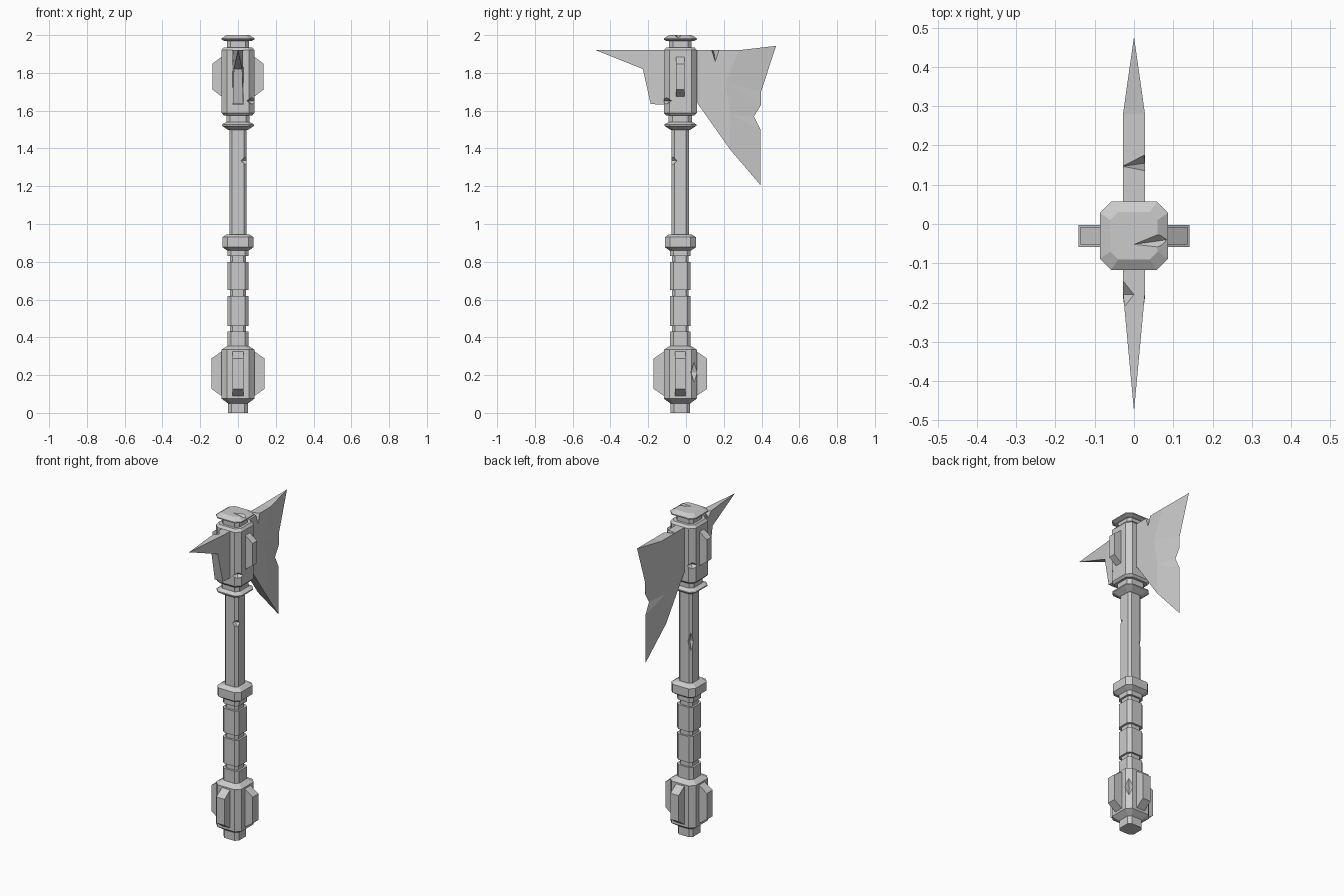
import bpy, bmesh, math
from mathutils import Matrix, Vector

cube = bpy.data.objects.get("Cube")
if cube:
    bpy.data.objects.remove(cube, do_unlink=True)

AXIS_Y = -0.03  # the handle stands slightly in front of the origin

grey = bpy.data.materials.new("plain grey")
grey.use_nodes = True
grey.diffuse_color = (0.6, 0.6, 0.6, 1)
grey.node_tree.nodes["Principled BSDF"].inputs["Base Color"].default_value = (0.6, 0.6, 0.6, 1)


def finish(name, bm):
    bmesh.ops.recalc_face_normals(bm, faces=bm.faces)
    mesh = bpy.data.meshes.new(name)
    bm.to_mesh(mesh)
    bm.free()
    mesh.materials.append(grey)
    obj = bpy.data.objects.new(name, mesh)
    bpy.context.collection.objects.link(obj)
    return obj


def column(name, profile, chamfer=0.3):
    """Stack of square sections with cut corners; profile is (half width, z)."""
    bm = bmesh.new()
    rings = []
    for w, z in profile:
        c = w * (1 - chamfer * 1.1)
        corners = [(w, -c), (w, c), (c, w), (-c, w), (-w, c), (-w, -c), (-c, -w), (c, -w)]
        rings.append([bm.verts.new((x, y + AXIS_Y, z)) for x, y in corners])
    for a, b in zip(rings, rings[1:]):
        for i in range(8):
            j = (i + 1) % 8
            bm.faces.new((a[i], a[j], b[j], b[i]))
    bm.faces.new(rings[0])
    bm.faces.new(rings[-1])
    return finish(name, bm)


def fin(name, half, inner, outer, z0, z1, bevel, angle):
    """Raised rib with slanted ends, turned about the handle."""
    bm = bmesh.new()
    outline = [(inner, z0), (outer, z0 + bevel), (outer, z1 - bevel), (inner, z1)]
    a, b = ([bm.verts.new((r, s, z)) for r, z in outline] for s in (-half, half))
    bm.faces.new(a)
    bm.faces.new(b)
    for i in range(4):
        j = (i + 1) % 4
        bm.faces.new((a[i], a[j], b[j], b[i]))
    turn = Matrix.Translation((0, AXIS_Y, 0)) @ Matrix.Rotation(math.radians(angle), 4, "Z")
    bmesh.ops.transform(bm, matrix=turn, verts=bm.verts)
    return finish(name, bm)


def wedge(name, points, faces):
    """Mirrored plate: points are (half thickness, y, z); zero thickness is an edge."""
    bm = bmesh.new()
    right = [bm.verts.new(p) for p in points]
    left = [v if v.co.x == 0 else bm.verts.new((-v.co.x, v.co.y, v.co.z)) for v in right]
    for face in faces:
        bm.faces.new([right[i] for i in face])
        bm.faces.new([left[i] for i in reversed(face)])
    # bridge the open rim between the two sides
    for e in [e for e in bm.edges if e.is_boundary and e.verts[0] in right and e.verts[1] in right]:
        i, j = (right.index(v) for v in e.verts)
        loop = list(dict.fromkeys((right[i], right[j], left[j], left[i])))
        if len(loop) > 2:
            bm.faces.new(loop)
    return finish(name, bm)


def chip(obj, centre, size, angle=0):
    """Cut a diamond shaped battle nick out of a part."""
    bm = bmesh.new()
    tips = [Vector(v) for v in ((1, 0, 0), (0, 1, 0), (-1, 0, 0), (0, -1, 0))]
    ring = [bm.verts.new(t) for t in tips]
    for pole in (bm.verts.new((0, 0, 1)), bm.verts.new((0, 0, -1))):
        for i in range(4):
            bm.faces.new((ring[i], ring[(i + 1) % 4], pole))
    place = (Matrix.Translation(centre) @ Matrix.Rotation(math.radians(angle), 4, "Z")
             @ Matrix.Diagonal((*size, 1)))
    bmesh.ops.transform(bm, matrix=place, verts=bm.verts)
    cutter = finish("nick_cutter", bm)
    cutter.hide_render = True
    mod = obj.modifiers.new("nick", "BOOLEAN")
    mod.operation, mod.solver, mod.object = "DIFFERENCE", "EXACT", cutter
    bpy.context.view_layer.update()
    graph = bpy.context.evaluated_depsgraph_get()
    mesh = bpy.data.meshes.new_from_object(obj.evaluated_get(graph))
    obj.modifiers.clear()
    obj.data = mesh
    bpy.data.objects.remove(cutter, do_unlink=True)


# Pommel, wrapped grip and ring
pommel = column("pommel", [(.052, 0), (.052, .05), (.087, .075), (.087, .335), (.055, .355)])
grip = [(.055, .35), (.055, .43)]
for low, high in ((.46, .62), (.65, .80), (.83, .87)):
    grip += [(.043, grip[-1][1]), (.043, low), (.055, low), (.055, high)]
column("grip", grip)
column("grip_ring", [(.05, .855), (.082, .877), (.082, .93), (.06, .945)])

# Shaft, collar, head block and cap
shaft = column("shaft", [(.046, .9), (.046, 1.55)])
column("collar", [(.05, 1.497), (.085, 1.52), (.085, 1.527), (.062, 1.54), (.062, 1.6)])
head = column("head_block", [(.075, 1.575), (.087, 1.588), (.087, 1.92), (.075, 1.935)])
column("cap_neck", [(.059, 1.9), (.059, 1.98)])
cap = column("cap", [(.07, 1.968), (.087, 1.976), (.087, 1.983), (.06, 2.0)])

# Ribs around the pommel and on both sides of the head
for side, angle in (("left", 0), ("back", 90), ("right", 180), ("front", 270)):
    fin("pommel_rib_" + side, .028, .08, .141, .085, .33, .042, angle)
for side, angle in (("left", 0), ("right", 180)):
    fin("head_rib_" + side, .022, .08, .136, 1.67, 1.89, .042, angle)

# Blade: flat cheek, then a bevel running out to the cutting edge
T = .028
blade = wedge("blade", [
    (T, .03, 1.92), (T, .28, 1.92), (T, .21, 1.75), (T, .235, 1.58), (T, .233, 1.395),
    (T, .06, 1.64), (T, .03, 1.64),
    (0, .477, 1.943), (0, .397, 1.70), (0, .397, 1.63), (0, .36, 1.57),
    (0, .395, 1.50), (0, .395, 1.205)],
    [(0, 1, 2, 3, 4, 5, 6), (1, 7, 8, 2), (2, 8, 9), (2, 9, 10, 3), (3, 10, 11), (3, 11, 12, 4)])

# Spike on the front
spike = wedge("spike", [
    (T, -.08, 1.92), (T, -.175, 1.92), (0, -.477, 1.92), (.022, -.228, 1.82),
    (T, -.187, 1.635), (T, -.08, 1.63)],
    [(0, 1, 3, 4, 5), (1, 2, 3)])

# Battle nicks
chip(shaft, (.04, AXIS_Y - .04, 1.335), (.035, .03, .022), 45)
chip(shaft, (-.04, AXIS_Y + .04, 1.2), (.02, .025, .06), 45)
chip(head, (.078, AXIS_Y - .078, 1.652), (.05, .035, .022), 45)
chip(head, (-.078, AXIS_Y + .078, 1.69), (.045, .035, .025), 45)
chip(pommel, (.075, AXIS_Y + .075, .215), (.025, .028, .062), 45)
chip(blade, (.028, .155, 1.92), (.058, .02, .06), 8)
chip(spike, (-.028, -.18, 1.92), (.028, .035, .03))
chip(cap, (.07, AXIS_Y - .012, 2.0), (.07, .018, .018), 8)
